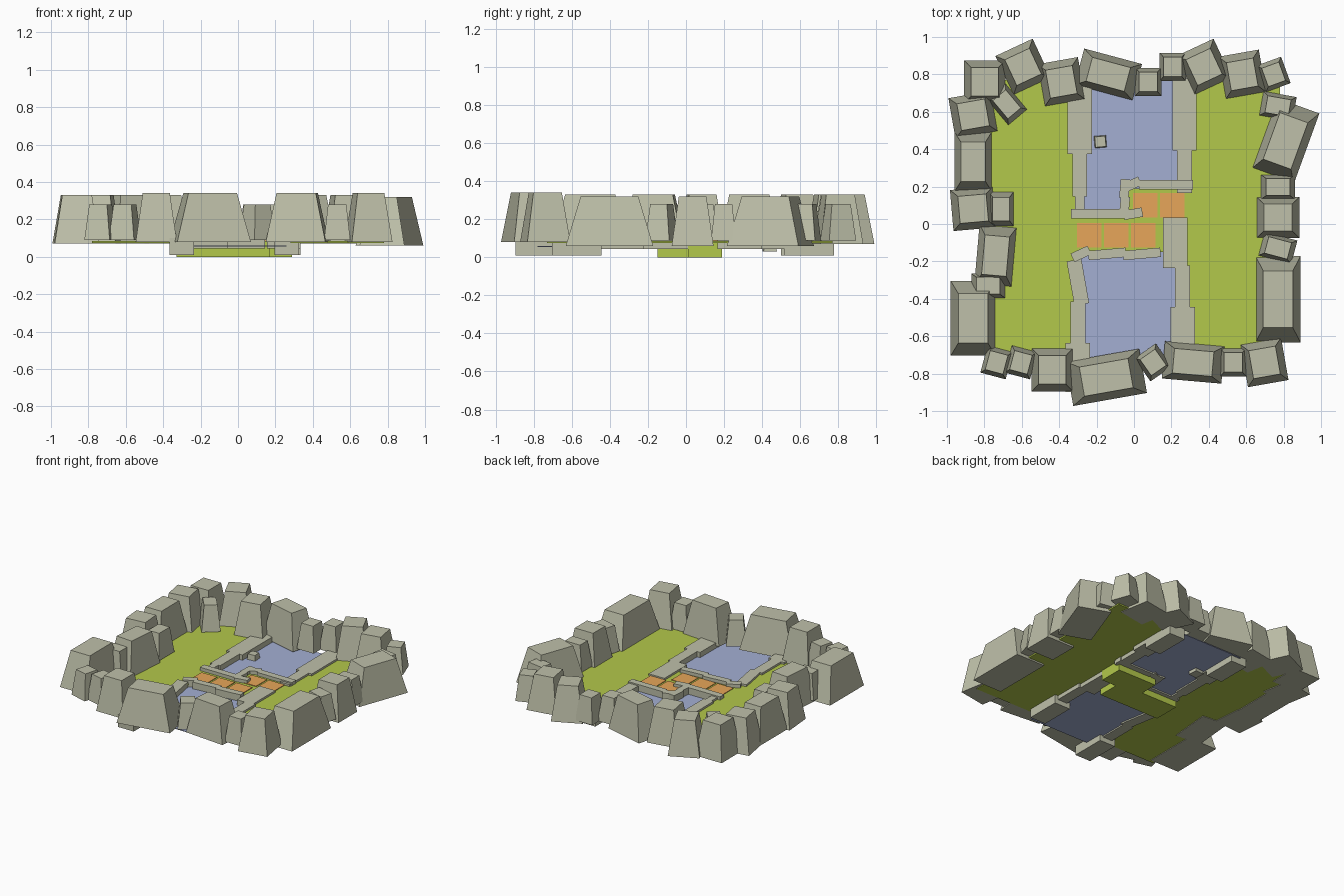
import bpy, bmesh
from math import radians
from mathutils import Matrix, Vector

cube = bpy.data.objects.get("Cube")
if cube:
    bpy.data.objects.remove(cube)


def material(name, red, green, blue):
    mat = bpy.data.materials.new(name)
    mat.use_nodes = True
    color = (red, green, blue, 1)
    mat.diffuse_color = color
    mat.node_tree.nodes["Principled BSDF"].inputs["Base Color"].default_value = color
    return mat


stone_grey = material("stone_grey", 0.52, 0.53, 0.4)
grass_green = material("grass_green", 0.45, 0.58, 0.07)
pond_blue = material("pond_blue", 0.37, 0.43, 0.65)
clay_orange = material("clay_orange", 0.8, 0.38, 0.1)


def block(name, mat, center, size, bottom, top, turn=0, taper=0):
    """Box with a width and depth footprint that narrows upwards by the taper."""
    bm = bmesh.new()
    bmesh.ops.create_cube(bm, size=1)
    rotation = Matrix.Rotation(radians(turn), 3, "Z")
    width, depth = size
    for vert in bm.verts:
        upper = vert.co.z > 0
        scale = 1 - taper if upper else 1
        corner = Vector((vert.co.x * width * scale, vert.co.y * depth * scale, 0))
        vert.co = rotation @ corner + Vector((*center, top if upper else bottom))
    mesh = bpy.data.meshes.new(name)
    bm.to_mesh(mesh)
    bm.free()
    mesh.materials.append(mat)
    obj = bpy.data.objects.new(name, mesh)
    bpy.context.collection.objects.link(obj)


def boulder(name, center, size, turn, top):
    block(name, stone_grey, center, size, top - 0.26, top, turn, 0.34)


def small_boulder(name, center, size, turn):
    block(name, stone_grey, center, size, 0.09, 0.28, turn, 0.3)


def wall_boulder(name, center, size, turn, top):
    if min(size) < 0.16:
        small_boulder(name, center, size, turn)
    else:
        boulder(name, center, size, turn, top)


def bank_stone(name, center, size, turn, top):
    bottom = 0.01 if size == broad else 0.045
    block(name, stone_grey, center, size, bottom, top, turn)


def row(name, build, start, heading, top, stones):
    """Lay stones end to end; each has a size, steps to the left and a turn."""
    rotation = Matrix.Rotation(radians(heading), 2)
    cursor = Vector(start)
    for index, (size, steps, turn) in enumerate(stones, 1):
        stride = rotation @ Vector((size[0] * 0.93, 0))
        sideways = rotation @ Vector((0, steps * 0.04))
        build(f"{name}_{index}", cursor + stride / 2 + sideways, size, heading + turn, top)
        cursor += stride


# Boulder sizes, along the wall and across it
small = (0.14, 0.15)
slab = (0.13, 0.18)
medium = (0.22, 0.23)
wide = (0.32, 0.2)
long = (0.4, 0.24)
huge = (0.46, 0.24)

# Boulder walls around the garden
row("back_boulder", wall_boulder, (-0.9, 0.8), 0, 0.33, [
    (medium, -1, 0), (medium, 1, 25), (medium, -1, 10), (wide, 0, -15), (small, -1, 0),
    (small, 1, 0), (medium, 1, 25), (medium, 0, 10), (small, 0, 20)])
row("left_boulder", wall_boulder, (0.77, 0.63), -90, 0.32, [
    (long, 1, -20), (slab, 0, 0), (medium, 0, 0), (slab, 0, -15), (huge, 0, 0)])
row("front_boulder", wall_boulder, (0.8, -0.74), 180, 0.34, [
    (medium, 0, 10), (small, 0, 0), (wide, 0, -5), (small, 0, 35), (long, 2, 10),
    (medium, 1, 0), (small, 0, -15), (small, 0, -15)])
row("right_boulder", wall_boulder, (-0.86, -0.69), 90, 0.33, [
    (long, 0, 0), (wide, -3, -5), (medium, 0, 5), (wide, 0, 0), (medium, 0, 10)])

# Small boulders tucked inside the wall
for where, center, turn in [("back_right", (-0.68, 0.64), 40), ("middle", (-0.71, 0.08), 0),
                            ("front_right", (-0.78, -0.33), 90), ("back_left", (0.77, 0.63), 80)]:
    small_boulder(f"inner_{where}_boulder", center, slab, turn)

# Grass on both sides and a pond at each end
for side, sign in (("left", 1), ("right", -1)):
    block(f"{side}_grass", grass_green, (sign * 0.53, 0.02), (0.5, 1.5), 0.075, 0.085)
block("back_pond", pond_blue, (-0.02, 0.4), (0.56, 0.74), 0.055, 0.06)
block("front_pond", pond_blue, (-0.02, -0.46), (0.56, 0.64), 0.055, 0.06)

# Stepped crossing with clay tiles
block("front_crossing", grass_green, (-0.08, -0.05), (0.5, 0.2), 0, 0.085)
block("back_crossing", grass_green, (0.13, 0.1), (0.32, 0.18), 0, 0.085)
for end, x, y, count in (("front", -0.24, -0.06, 3), ("back", 0.06, 0.1, 2)):
    for index in range(count):
        block(f"{end}_path_tile_{index + 1}", clay_orange, (x + index * 0.145, y),
              (0.13, 0.13), 0.08, 0.09)

# Bank stone sizes, along the bank and across it
broad = (0.26, 0.13)
chunk = (0.14, 0.13)
narrow = (0.24, 0.08)
kerb = (0.2, 0.05)
stub = (0.1, 0.05)

# Flat stones along the sides of the ponds
row("right_back_bank", bank_stone, (-0.29, 0.75), -90, 0.1, [
    (broad, 0, 0), (chunk, 0, 0), (narrow, 0, 0), (stub, 0, 0)])
row("left_back_bank", bank_stone, (0.27, 0.77), -90, 0.1, [
    (broad, 0, 0), (chunk, 0, 0), (narrow, 0, 0)])
row("left_front_bank", bank_stone, (0.26, 0.03), -90, 0.1, [
    (chunk, -1, 0), (chunk, -1, 0), (narrow, 0, 0), (broad, 0, 0)])
row("right_front_bank", bank_stone, (-0.3, -0.2), -90, 0.1, [
    (narrow, 0, 10), (narrow, 0, 0), (broad, 0, 0)])

# Raised kerbs between the ponds and the crossing
row("back_kerb", bank_stone, (-0.33, 0.055), 0, 0.11, [(kerb, 0, 0), (stub, 0, 0), (stub, 0, 10)])
row("corner_kerb", bank_stone, (-0.05, 0.05), 90, 0.11, [(stub, 0, -5), (stub, 0, -5)])
row("upper_kerb", bank_stone, (-0.06, 0.21), 0, 0.11, [
    (stub, 0, 25), (kerb, 0, 0), (stub, 0, 0)])
row("front_kerb", bank_stone, (-0.33, -0.16), 0, 0.11, [
    (stub, 0, 25), (kerb, 0, 5), (kerb, 0, 5)])

# Single stone standing in the back pond
block("pond_rock", stone_grey, (-0.18, 0.44), (0.07, 0.07), 0.03, 0.1, 5, 0.2)
